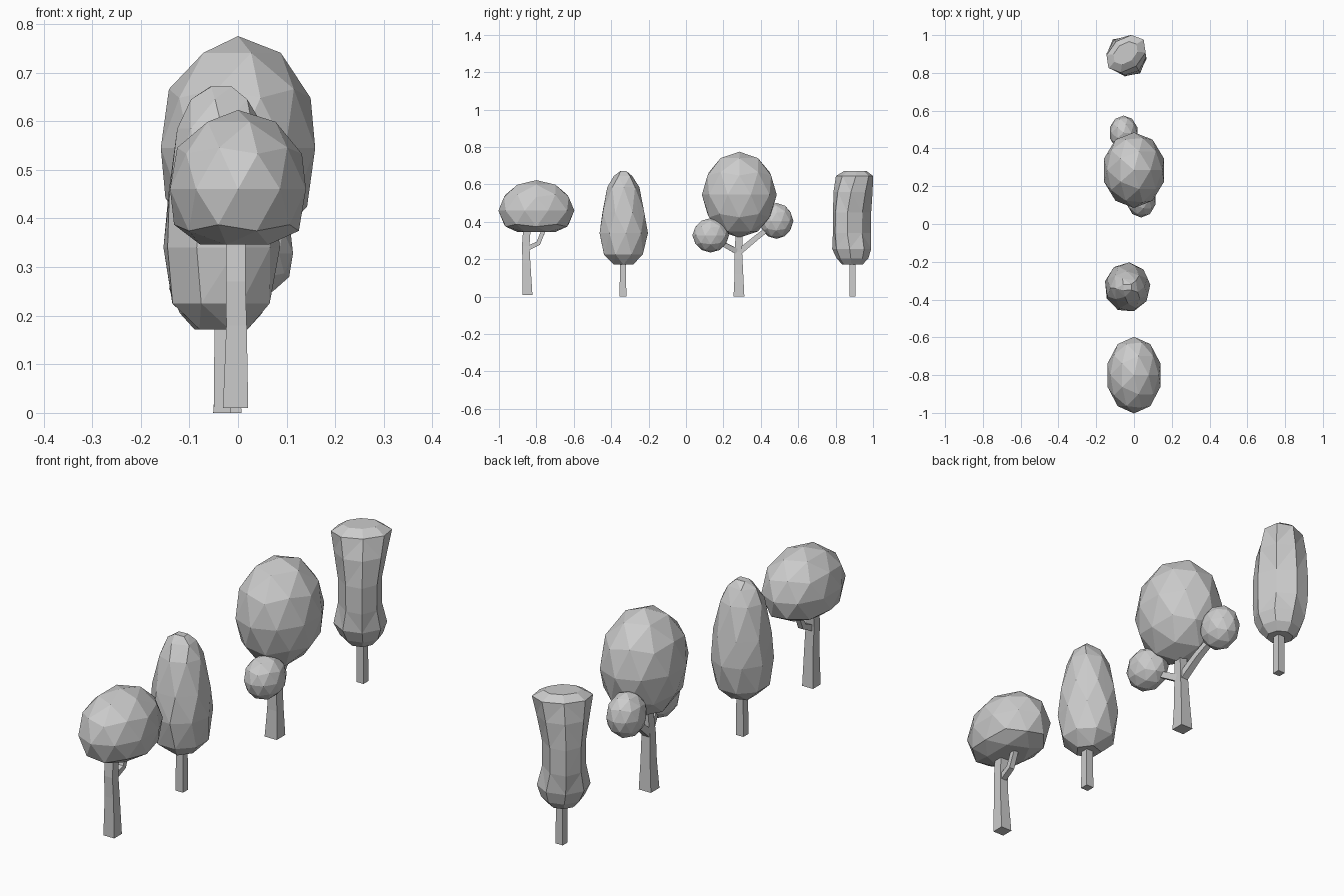
import bpy, bmesh
from math import sin, cos, pi
from mathutils import Vector

if "Cube" in bpy.data.objects:
    bpy.data.objects.remove(bpy.data.objects["Cube"])


def finish(bm, name):
    bmesh.ops.recalc_face_normals(bm, faces=bm.faces[:])
    me = bpy.data.meshes.new(name)
    bm.to_mesh(me)
    bm.free()
    ob = bpy.data.objects.new(name, me)
    bpy.context.collection.objects.link(ob)
    return ob


def blob(name, center, radii, floor=-1.0):
    """Low-poly ellipsoid of leaves, optionally flattened below."""
    bm = bmesh.new()
    bmesh.ops.create_icosphere(bm, subdivisions=2, radius=1)
    for v in bm.verts:
        z = max(v.co.z, floor)
        v.co = Vector(center) + Vector((v.co.x * radii[0], v.co.y * radii[1], z * radii[2]))
    return finish(bm, name)


def limb(name, points, halves, upright=False):
    """Square-section trunk or branch swept along a path."""
    bm = bmesh.new()
    pts = [Vector(p) for p in points]
    rings = []
    for i, (p, h) in enumerate(zip(pts, halves)):
        t = (pts[min(i + 1, len(pts) - 1)] - pts[max(i - 1, 0)]).normalized()
        if upright:
            a, b = Vector((1, 0, 0)), Vector((0, 1, 0))
        else:
            a = (Vector((1, 0, 0)) - t * t.x).normalized()
            b = t.cross(a)
        rings.append([bm.verts.new(p + a * h * i1 + b * h * j1)
                      for i1, j1 in ((-1, -1), (1, -1), (1, 1), (-1, 1))])
    loft(bm, rings)
    return finish(bm, name)


def loft(bm, rings):
    for r, s in zip(rings, rings[1:]):
        for k in range(len(r)):
            n = (k + 1) % len(r)
            bm.faces.new((r[k], r[n], s[n], s[k]))
    bm.faces.new(rings[0][::-1])
    bm.faces.new(rings[-1])


# Domed tree
blob("dome_crown", (0, -0.8, 0.46), (0.147, 0.203, 0.163), -0.7)
limb("dome_trunk", [(-0.005, -0.847, 0.01), (-0.003, -0.853, 0.18), (-0.005, -0.857, 0.27), (-0.005, -0.85, 0.37)],
     [0.026, 0.021, 0.02, 0.02], True)
limb("dome_branch", [(-0.005, -0.855, 0.255), (0.0, -0.79, 0.285), (0.0, -0.755, 0.37)],
     [0.013, 0.012, 0.011])

# Tall oval tree: hull around rings with differing side counts
bm = bmesh.new()
for i, (z, rx, ry, n) in enumerate([(0.172, 0.055, 0.055, 5), (0.225, 0.108, 0.112, 8),
                                    (0.34, 0.122, 0.132, 9), (0.45, 0.116, 0.12, 8),
                                    (0.585, 0.09, 0.086, 8), (0.645, 0.062, 0.052, 5),
                                    (0.671, 0.03, 0.022, 4)]):
    for k in range(n):
        a = 2 * pi * k / n + i * 0.4
        bm.verts.new((-0.035 + rx * cos(a), -0.335 + ry * sin(a), z))
bmesh.ops.convex_hull(bm, input=bm.verts[:])
finish(bm, "oval_crown")
limb("oval_trunk", [(-0.032, -0.337, 0), (-0.032, -0.337, 0.2)], [0.018, 0.016], True)

# Round tree with two side clumps
blob("round_crown", (0, 0.285, 0.545), (0.167, 0.2, 0.23))
blob("front_clump", (0.038, 0.132, 0.328), (0.079, 0.098, 0.092))
blob("back_clump", (-0.055, 0.483, 0.405), (0.077, 0.091, 0.096))
limb("round_trunk", [(-0.022, 0.283, 0), (-0.02, 0.283, 0.12), (-0.018, 0.28, 0.24), (-0.01, 0.285, 0.36)],
     [0.029, 0.023, 0.02, 0.018], True)
limb("front_branch", [(-0.018, 0.285, 0.235), (0.01, 0.21, 0.275), (0.03, 0.15, 0.31)],
     [0.015, 0.013, 0.011])
limb("back_branch", [(-0.018, 0.28, 0.235), (-0.03, 0.37, 0.31), (-0.05, 0.46, 0.38)],
     [0.016, 0.014, 0.012])

# Waisted tree: rings wide at the top, pinched along one diagonal
bm = bmesh.new()
rings = []
for z, cx, cy, ra, rb in [(0.172, -0.035, 0.89, 0.055, 0.055), (0.205, -0.035, 0.89, 0.085, 0.085),
                          (0.255, -0.037, 0.886, 0.105, 0.105), (0.34, -0.04, 0.887, 0.086, 0.115),
                          (0.45, -0.04, 0.888, 0.087, 0.115), (0.56, -0.04, 0.893, 0.105, 0.105),
                          (0.645, -0.042, 0.901, 0.12, 0.084), (0.671, -0.045, 0.905, 0.075, 0.05)]:
    ring = []
    for k in range(8):
        u, w = ra * cos(pi * k / 4), rb * sin(pi * k / 4)
        ring.append(bm.verts.new((cx + 0.777 * u - 0.63 * w, cy + 0.63 * u + 0.777 * w, z)))
    rings.append(ring)
loft(bm, rings)
bmesh.ops.triangulate(bm, faces=bm.faces[:])
finish(bm, "waisted_crown")
limb("waisted_trunk", [(-0.03, 0.89, 0), (-0.03, 0.89, 0.2)], [0.017, 0.016], True)
